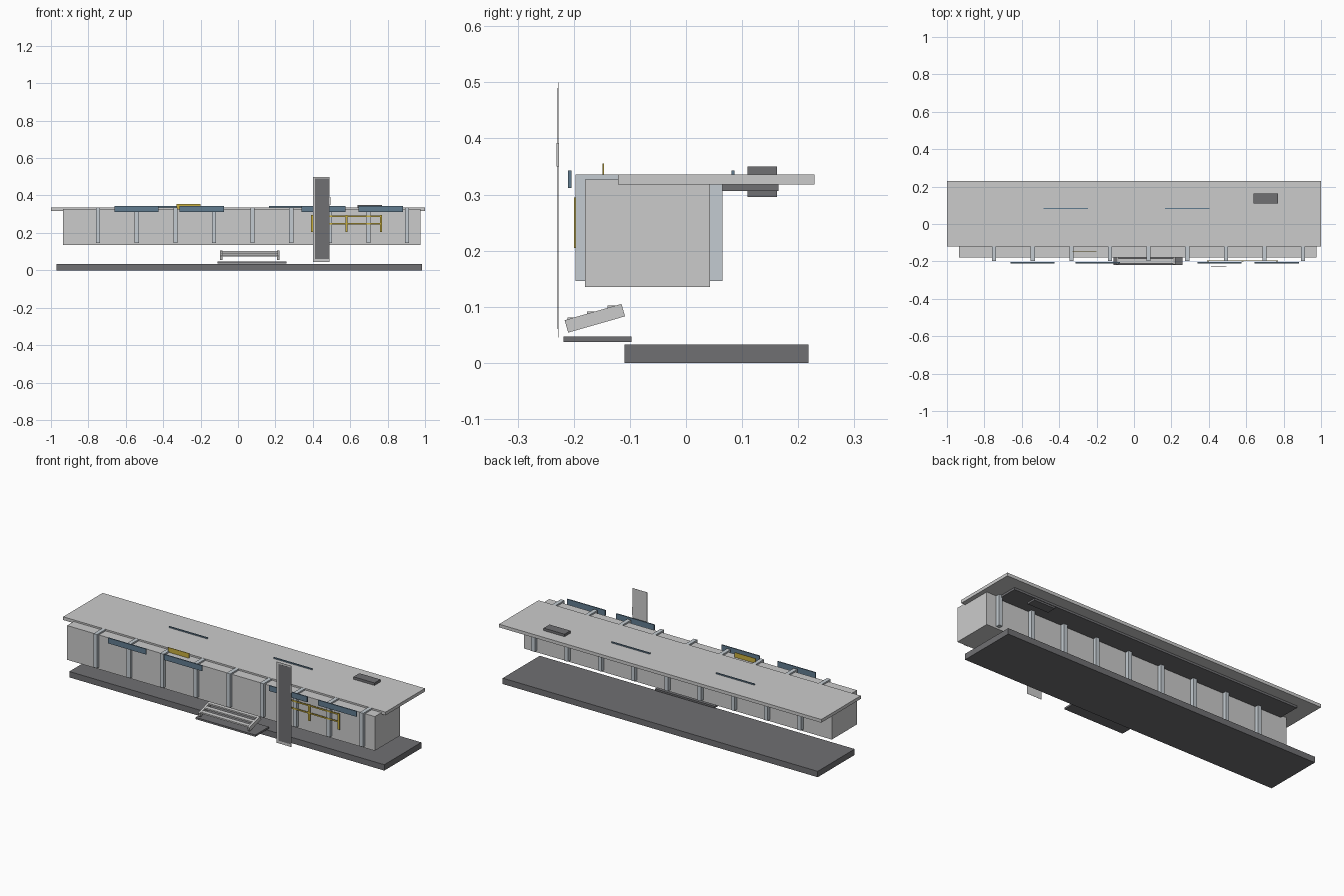
import bpy, math


def material(name, r, g, b):
    m = bpy.data.materials.new(name)
    m.diffuse_color = (r, g, b, 1)
    return m


DARK = material("dark_grey", 0.16, 0.16, 0.17)
PALE = material("pale_metal", 0.55, 0.60, 0.64)
BLUE = material("blue_panel", 0.12, 0.20, 0.28)
YELLOW = material("yellow_paint", 0.58, 0.43, 0.05)


def box(name, x, y, z, mat=None, tilt=0.0):
    """Box given by its (min, max) range on each axis, optionally tilted about x."""
    lo, hi = zip(x, y, z)
    c = [(a + b) / 2 for a, b in zip(lo, hi)]
    bpy.ops.mesh.primitive_cube_add(size=1, location=c, rotation=(tilt, 0, 0))
    ob = bpy.context.object
    ob.name = name
    ob.scale = [b - a for a, b in zip(lo, hi)]
    if mat:
        ob.data.materials.append(mat)
    return ob


# Main masses: plinth, hall, roof and recessed soffit
box("base_slab", (-0.97, 0.985), (-0.11, 0.218), (0, 0.033), DARK)
box("hall_walls", (-0.935, 0.975), (-0.18, 0.043), (0.135, 0.327))
box("roof_slab", (-1, 1), (-0.121, 0.229), (0.318, 0.336))
box("soffit_panel", (-0.9, 0.9), (-0.06, 0.165), (0.306, 0.3185), DARK)
box("roof_unit", (0.64, 0.77), (0.11, 0.162), (0.296, 0.35), DARK)

# Ribs wrapping the hall from front to back
for i in range(9):
    cx = -0.748 + i * 0.2065
    box("wall_rib", (cx - 0.011, cx + 0.011), (-0.197, 0.065), (0.146, 0.3355), PALE)

# Canopy panels, four in front and two at the back
for x0 in (-0.66, -0.312, 0.34, 0.645):
    box("front_canopy_panel", (x0, x0 + 0.236), (-0.210, -0.204), (0.312, 0.343), BLUE)
for x0 in (-0.485, 0.165):
    box("back_canopy_panel", (x0, x0 + 0.238), (0.081, 0.086), (0.312, 0.343), BLUE)

# Yellow board and guard rail
box("yellow_board", (-0.33, -0.2), (-0.149, -0.146), (0.328, 0.355), YELLOW)
for cx in (0.395, 0.58, 0.765):
    box("rail_post", (cx - 0.006, cx + 0.006), (-0.200, -0.195), (0.205, 0.295), YELLOW)
for cz in (0.29, 0.248):
    box("guard_rail", (0.39, 0.77), (-0.199, -0.196), (cz - 0.004, cz + 0.004), YELLOW)

# Tall thin pylon with dark inset panel and side tab
box("pylon_frame", (0.4, 0.49), (-0.2285, -0.2275), (0.045, 0.5))
box("pylon_panel", (0.412, 0.487), (-0.2292, -0.2284), (0.06, 0.49), DARK)
box("pylon_tab", (0.487, 0.495), (-0.2305, -0.2265), (0.35, 0.392))

# Entrance steps: landing plate, two sloping stringers, treads between
box("landing_plate", (-0.11, 0.26), (-0.218, -0.097), (0.037, 0.047), DARK)
slope = math.atan2(0.029, 0.101)
for cx in (-0.09, 0.215):
    box("step_stringer", (cx - 0.006, cx + 0.006), (-0.2152, -0.1098),
        (0.068, 0.091), None, slope)
for cy, cz in ((-0.198, 0.077), (-0.163, 0.0875), (-0.127, 0.098)):
    box("step_tread", (-0.085, 0.21), (cy - 0.013, cy + 0.013), (cz - 0.004, cz + 0.004))
